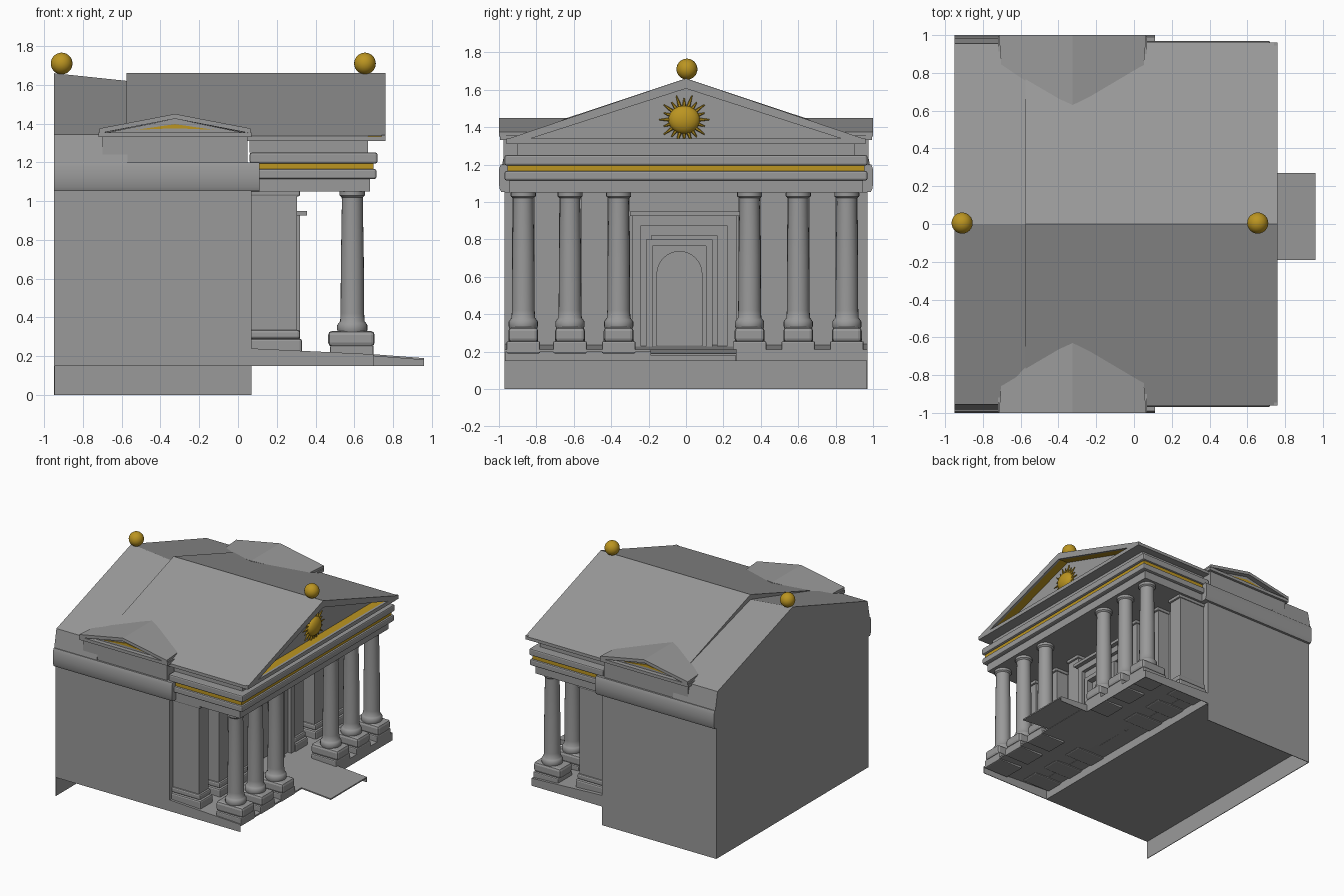
import bpy, bmesh, math
from mathutils import Matrix, Vector

if "Cube" in bpy.data.objects:
    bpy.data.objects.remove(bpy.data.objects["Cube"], do_unlink=True)


def material(name, rgb):
    m = bpy.data.materials.new(name)
    m.use_nodes = True
    m.diffuse_color = (*rgb, 1)
    m.node_tree.nodes["Principled BSDF"].inputs["Base Color"].default_value = (*rgb, 1)
    return m


STONE = material("grey stone", (0.32, 0.32, 0.32))
GOLD = material("gold", (0.5, 0.3, 0.015))


def finish(name, bm, mat, smooth=False):
    bmesh.ops.recalc_face_normals(bm, faces=bm.faces)
    me = bpy.data.meshes.new(name)
    bm.to_mesh(me)
    bm.free()
    me.materials.append(mat)
    ob = bpy.data.objects.new(name, me)
    bpy.context.collection.objects.link(ob)
    if smooth:
        bpy.ops.object.select_all(action='DESELECT')
        ob.select_set(True)
        bpy.context.view_layer.objects.active = ob
        bpy.ops.object.shade_smooth_by_angle(angle=math.radians(40))
    return ob


def prism(name, pts, axis, a, b, mat=STONE, smooth=False):
    """Extrude a flat outline along x (y,z points) or y (x,z points)."""
    bm = bmesh.new()
    place = (lambda p, t: (t, p[0], p[1])) if axis == 'x' else (lambda p, t: (p[0], t, p[1]))
    v0 = [bm.verts.new(place(p, a)) for p in pts]
    v1 = [bm.verts.new(place(p, b)) for p in pts]
    bm.faces.new(v0)
    bm.faces.new(v1)
    n = len(pts)
    for i in range(n):
        bm.faces.new((v0[i], v0[(i + 1) % n], v1[(i + 1) % n], v1[i]))
    return finish(name, bm, mat, smooth)


def box(name, x, y, z, mat=STONE, bevel=0):
    ob = prism(name, [(y[0], z[0]), (y[1], z[0]), (y[1], z[1]), (y[0], z[1])], 'x', x[0], x[1], mat)
    if bevel:
        mod = ob.modifiers.new("bevel", 'BEVEL')
        mod.width, mod.segments = bevel, 2
    return ob


def lathe(name, profile, x, y, sides=24, mat=STONE):
    bm = bmesh.new()
    rings = [[bm.verts.new((x + r * math.cos(k * math.tau / sides), y + r * math.sin(k * math.tau / sides), z))
              for k in range(sides)] for r, z in profile]
    for lo, hi in zip(rings, rings[1:]):
        for k in range(sides):
            j = (k + 1) % sides
            bm.faces.new((lo[k], lo[j], hi[j], hi[k]))
    bm.faces.new(rings[0])
    bm.faces.new(rings[-1])
    return finish(name, bm, mat, True)


def ball(name, centre, scale):
    bm = bmesh.new()
    bmesh.ops.create_uvsphere(bm, u_segments=24, v_segments=16, radius=1)
    bmesh.ops.transform(bm, matrix=Matrix.Translation(centre) @ Matrix.Diagonal((*scale, 1)), verts=bm.verts)
    return finish(name, bm, GOLD, True)


# Main hall and the skirt walls under it
box("hall", (-0.95, 0.07), (-0.97, 0.97), (0.15, 1.2))
box("back_skirt", (-0.95, -0.945), (-0.97, 0.97), (0, 0.15))
box("side_skirt", (-0.95, 0.07), (0.965, 0.97), (0, 0.15))

# Porch floor and entrance step: thin slabs with side walls, open underneath
FLOOR = [(0.07, 0.24), (0.7, 0.21)]
STEP = [(0.7, 0.21), (0.96, 0.19)]


def slab(name, line, thick, y0, y1):
    prism(name, line + [(x, z - thick) for x, z in reversed(line)], 'y', y0, y1)


slab("porch_floor", FLOOR, 0.012, -0.97, 0.97)
slab("entrance_step", STEP, 0.01, -0.19, 0.27)
for y in (-0.97, 0.965):
    prism("porch_side_wall", FLOOR + [(0.7, 0.15), (0.07, 0.15)], 'y', y, y + 0.005)
prism("step_side_wall", STEP + [(0.96, 0.15), (0.7, 0.15)], 'y', 0.265, 0.27)
box("porch_riser", (0.695, 0.7), (0.27, 0.97), (0.15, 0.205))

# Side cornices of the hall
for s in (-1, 1):
    prism("side_cornice", [(s * 0.94, 1.05), (s * 0.988, 1.053), (s * 0.998, 1.075), (s, 1.12),
                           (s, 1.175), (s * 0.99, 1.2), (s * 0.9, 1.2)], 'x', -0.95, 0.11, STONE, True)

# Porch beam, built as stacked mouldings
for name, x, y, z0, z1, mat in (
        ("architrave", 0.68, 0.945, 1.05, 1.12, STONE),
        ("lower_moulding", 0.715, 0.97, 1.115, 1.165, STONE),
        ("gold_band", 0.7, 0.955, 1.165, 1.195, GOLD),
        ("upper_moulding", 0.72, 0.97, 1.195, 1.25, STONE),
        ("frieze", 0.67, 0.9, 1.25, 1.31, STONE)):
    box(name, (0.06, x), (-y, y), (z0, z1), mat, 0.01 if "moulding" in name else 0)

# Main roof, with a recessed front gable lined with gold behind a stone lip
prism("front_roof", [(-0.96, 1.31), (0.96, 1.31), (0.96, 1.335), (0, 1.66), (-0.96, 1.335)], 'x', -0.575, 0.67)
box("pediment_cornice", (0.66, 0.745), (-0.96, 0.96), (1.31, 1.334))
box("pediment_cornice_lip", (0.74, 0.76), (-0.96, 0.96), (1.31, 1.34))
box("gold_sill", (0.671, 0.741), (-0.85, 0.85), (1.333, 1.338), GOLD)
for s in (-1, 1):
    prism("raking_cornice", [(0, 1.66), (s * 0.96, 1.335), (s * 0.86, 1.335), (0, 1.612)], 'x', 0.66, 0.74)
    prism("raking_lip", [(0, 1.66), (s * 0.96, 1.335), (s * 0.842, 1.335), (0, 1.606)], 'x', 0.74, 0.76)
    prism("gold_rake_lining", [(0, 1.613), (s * 0.86, 1.336), (s * 0.845, 1.336), (0, 1.607)],
          'x', 0.671, 0.741, GOLD)

# Rear roof: same eaves, its ridge dipping toward the front
rows = [[(-0.985, 1.19), (0.985, 1.19), (0.955, 1.343), (0, top), (-0.955, 1.343)] for top in (1.66, 1.62)]
bm = bmesh.new()
ends = [[bm.verts.new((x, y, z)) for y, z in row] for x, row in zip((-0.95, -0.57), rows)]
for end in ends:
    bm.faces.new(end)
for i in range(5):
    j = (i + 1) % 5
    bm.faces.new((ends[0][i], ends[0][j], ends[1][j], ends[1][i]))
finish("rear_roof", bm, STONE)

# Small gables on both long sides
MID = -0.325
for s in (-1, 1):
    box("side_attic", (MID - 0.375, MID + 0.375), sorted((s * 0.8, s * 0.975)), (1.19, 1.335))
    box("side_gable_cornice", (MID - 0.395, MID + 0.395), sorted((s * 0.8, s * 0.995)), (1.33, 1.355))
    prism("side_tympanum", [(MID - 0.37, 1.35), (MID + 0.37, 1.35), (MID, 1.425)], 'y', s * 0.75, s * 0.96)
    prism("side_gold_trim", [(MID - 0.2, 1.368), (MID, 1.376), (MID + 0.2, 1.368), (MID, 1.397)],
          'y', s * 0.96, s * 0.967, GOLD)
    bm = bmesh.new()
    front, back = [], []
    for dx, z, y in ((-0.39, 1.375, 0.8), (0, 1.45, 0.63), (0.39, 1.375, 0.81)):
        front.append([bm.verts.new((MID + dx, s, z - d)) for d in (0, 0.025)])
        back.append([bm.verts.new((MID + dx * 0.96, s * y, z - d)) for d in (0, 0.025)])
    for i in (0, 1):
        for k in (0, 1):
            bm.faces.new((front[i][k], front[i + 1][k], back[i + 1][k], back[i][k]))
        for row in (front, back):
            bm.faces.new((row[i][0], row[i + 1][0], row[i + 1][1], row[i][1]))
    for i in (0, 2):
        bm.faces.new((front[i][0], front[i][1], back[i][1], back[i][0]))
    finish("side_gable_roof", bm, STONE)

# Columns in front, pilasters behind them
COLUMN = [(0.072, 0.32), (0.078, 0.335), (0.078, 0.36), (0.07, 0.372), (0.063, 0.38),
          (0.061, 0.42), (0.059, 0.7), (0.054, 1.0), (0.055, 1.02), (0.066, 1.03), (0.066, 1.055)]
for y in (-0.87, -0.62, -0.36, 0.34, 0.6, 0.86):
    lathe("column", COLUMN, 0.59, y)
    box("column_plinth", (0.475, 0.7), (y - 0.09, y + 0.09), (0.19, 0.255), STONE, 0.008)
    box("column_base", (0.465, 0.705), (y - 0.08, y + 0.08), (0.25, 0.33), STONE, 0.02)
    box("pilaster", (0.06, 0.305), (y - 0.06, y + 0.06), (0.22, 1.06))
    box("pilaster_cap", (0.06, 0.32), (y - 0.067, y + 0.067), (1.025, 1.055), STONE, 0.008)
    box("pilaster_base", (0.06, 0.33), (y - 0.08, y + 0.08), (0.21, 0.29), STONE, 0.012)
    box("pilaster_base_ring", (0.06, 0.32), (y - 0.07, y + 0.07), (0.29, 0.335), STONE, 0.012)

# Inner wall and doorway
box("porch_back_wall", (0.06, 0.2), (-0.82, 0.82), (0.22, 1.06))


def portal(name, mid, half, top, width, depth):
    inner, low = half - width, 0.22
    prism(name, [(mid - half, low), (mid - half, top), (mid + half, top), (mid + half, low),
                 (mid + inner, low), (mid + inner, top - width), (mid - inner, top - width), (mid - inner, low)],
          'x', 0.19, depth)


DOOR = -0.035
portal("door_outer_frame", -0.01, 0.28, 0.925, 0.05, 0.32)
portal("door_middle_frame", -0.01, 0.235, 0.88, 0.06, 0.29)
portal("door_inner_frame", DOOR, 0.178, 0.8, 0.035, 0.32)
box("door_lintel", (0.19, 0.355), (-0.3, 0.286), (0.925, 0.95))
arch = [(DOOR - 0.12 * math.cos(math.pi * k / 16), 0.615 + 0.12 * math.sin(math.pi * k / 16)) for k in range(17)]
prism("door_arch", [(DOOR - 0.15, 0.22), (DOOR - 0.15, 0.78), (DOOR + 0.15, 0.78), (DOOR + 0.15, 0.22),
                    (DOOR + 0.12, 0.22)] + arch[::-1] + [(DOOR - 0.12, 0.22)], 'x', 0.19, 0.27)
box("door_panel", (0.19, 0.21), (DOOR - 0.13, DOOR + 0.13), (0.22, 0.76))

# Sun emblem and roof balls
SUN = Vector((0.68, -0.01, 1.44))
ball("sun_disc", SUN, (0.045, 0.084, 0.075))
bm = bmesh.new()
for k in range(20):
    length = 0.065 if k % 2 else 0.045
    turn = Matrix.Rotation(k * math.tau / 20, 4, 'X')
    move = Matrix.Translation(SUN) @ turn @ Matrix.Translation((0, 0, 0.07 + length / 2))
    bmesh.ops.create_cone(bm, cap_ends=True, segments=6, radius1=0.011, radius2=0.003, depth=length, matrix=move)
finish("sun_rays", bm, GOLD)
for x in (-0.91, 0.655):
    ball("roof_ball", (x, 0.005, 1.71), (0.056, 0.056, 0.056))
